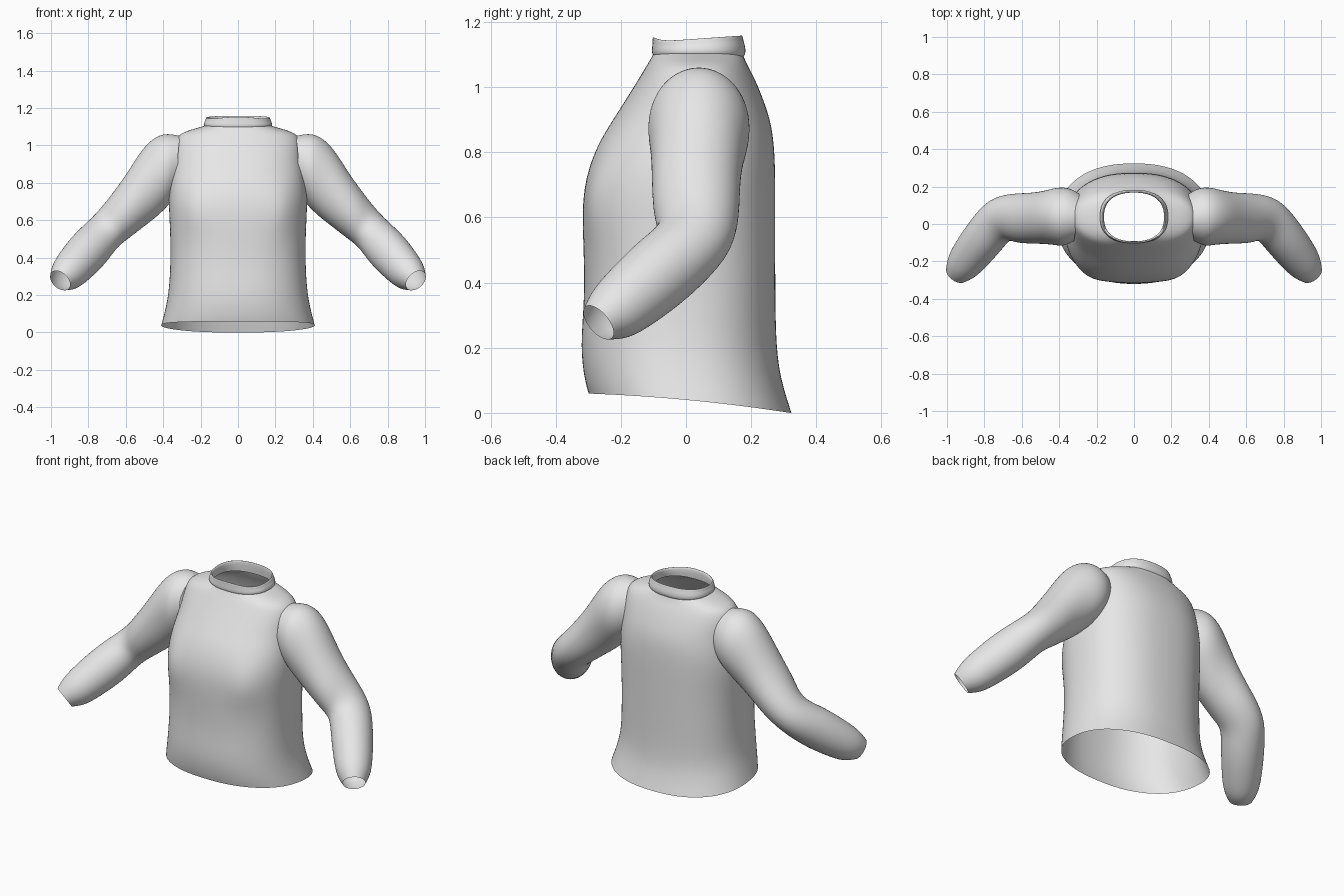
import bpy, bmesh, math
from mathutils import Vector

cube = bpy.data.objects.get("Cube")
if cube:
    bpy.data.objects.remove(cube, do_unlink=True)

fabric = bpy.data.materials.new("light_grey_fabric")
fabric.use_nodes = True
GREY = (0.8, 0.8, 0.8, 1)
fabric.diffuse_color = GREY
fabric.node_tree.nodes["Principled BSDF"].inputs["Base Color"].default_value = GREY


def loft(name, rings):
    """Skin a list of point rings into an open, smooth tube."""
    bm = bmesh.new()
    rows = [[bm.verts.new(p) for p in ring] for ring in rings]
    n = len(rows[0])
    for low, high in zip(rows, rows[1:]):
        for j in range(n):
            k = (j + 1) % n
            bm.faces.new((low[j], low[k], high[k], high[j]))
    bmesh.ops.recalc_face_normals(bm, faces=bm.faces)
    for f in bm.faces:
        f.smooth = True
    mesh = bpy.data.meshes.new(name)
    bm.to_mesh(mesh)
    bm.free()
    mesh.materials.append(fabric)
    obj = bpy.data.objects.new(name, mesh)
    bpy.context.collection.objects.link(obj)
    sub = obj.modifiers.new("smooth", "SUBSURF")
    sub.levels = sub.render_levels = 2
    return obj


def oval(z, half, front, back, power, n=40):
    """Rounded-box ring lying flat at height z."""
    ring = []
    for j in range(n):
        a = math.tau * j / n
        c, s = math.cos(a), math.sin(a)
        x = half * math.copysign(abs(c) ** (2 / power), c)
        y = (front + back) / 2 + (back - front) / 2 * math.copysign(abs(s) ** (2 / power), s)
        ring.append(Vector((x, y, z)))
    return ring


# Torso: height, half width, front, back, squareness
torso = [
    (0.03, .412, -.30, .325, 2.3),
    (0.10, .395, -.312, .292, 2.3),
    (0.20, .372, -.326, .278, 2.3),
    (0.35, .362, -.312, .275, 2.4),
    (0.50, .362, -.315, .275, 2.4),
    (0.62, .368, -.32, .275, 2.4),
    (0.72, .372, -.31, .275, 2.4),
    (0.82, .362, -.275, .272, 2.4),
    (0.90, .348, -.225, .26, 2.3),
    (0.97, .342, -.18, .235, 2.3),
    (1.03, .335, -.143, .21, 2.2),
    (1.065, .31, -.122, .19, 2.2),
    (1.088, .24, -.108, .18, 2.2),
    (1.108, .168, -.098, .172, 2.3),
]
rings = [oval(*row) for row in torso]
for p in rings[0]:
    # Hem drops toward the back
    s = p.y / 0.32
    p.z = .04 - .03 * s - .01 * s * s
for ring in rings:
    for p in ring:
        # Soft fullness on both sides of the chest
        if p.y < 0:
            d = ((abs(p.x) - .24) / .08) ** 2 + ((p.z - .66) / .09) ** 2
            p.y -= .025 * math.exp(-d)
loft("torso", rings)

# Rolled collar, up the outside and down the inside
collar = [
    (1.092, .172, -.098, .176, 0),
    (1.104, .184, -.106, .184, 0),
    (1.122, .182, -.104, .182, .5),
    (1.136, .174, -.103, .176, 1),
    (1.150, .172, -.103, .174, 1),
    (1.150, .162, -.094, .168, 1),
    (1.125, .160, -.092, .168, .5),
    (1.095, .165, -.094, .170, 0),
]
rings = []
for z, half, front, back, wave in collar:
    ring = oval(z, half, front, back, 2.4)
    for p in ring:
        s = (p.y - .04) / .14
        p.z += wave * (.01 * s + .014 * max(-s, 0) ** 6)
    rings.append(ring)
loft("collar", rings)

# Sleeve: top point, bottom point, half width across
sleeve = [
    ((.30, .03, 1.05), (.30, .03, .76), .125),
    ((.38, .04, 1.068), (.335, .04, .72), .158),
    ((.44, .04, 1.05), (.375, .04, .675), .158),
    ((.51, .035, .99), (.43, .035, .62), .143),
    ((.60, .03, .84), (.51, .03, .56), .136),
    ((.69, .03, .72), (.58, .035, .505), .134),
    ((.77, .01, .615), (.665, .055, .445), .125),
    ((.83, -.11, .55), (.75, -.005, .35), .116),
    ((.91, -.215, .445), (.84, -.12, .265), .106),
    ((.95, -.27, .385), (.89, -.185, .225), .092),
    ((.972, -.298, .33), (.93, -.24, .225), .062),
]


def sleeve_rings(side, n=24):
    pairs = [(Vector(t), Vector(b), w) for t, b, w in sleeve]
    mids = [(t + b) / 2 for t, b, w in pairs]
    out = []
    for i, (t, b, w) in enumerate(pairs):
        along = mids[min(i + 1, len(mids) - 1)] - mids[max(i - 1, 0)]
        up = (t - b) / 2
        across = along.cross(up).normalized() * w
        ring = []
        for j in range(n):
            a = math.tau * j / n
            p = mids[i] + up * math.cos(a) + across * math.sin(a)
            p.x *= side
            ring.append(p)
        out.append(ring)
    return out


for name, side in (("left_sleeve", 1), ("right_sleeve", -1)):
    loft(name, sleeve_rings(side))
